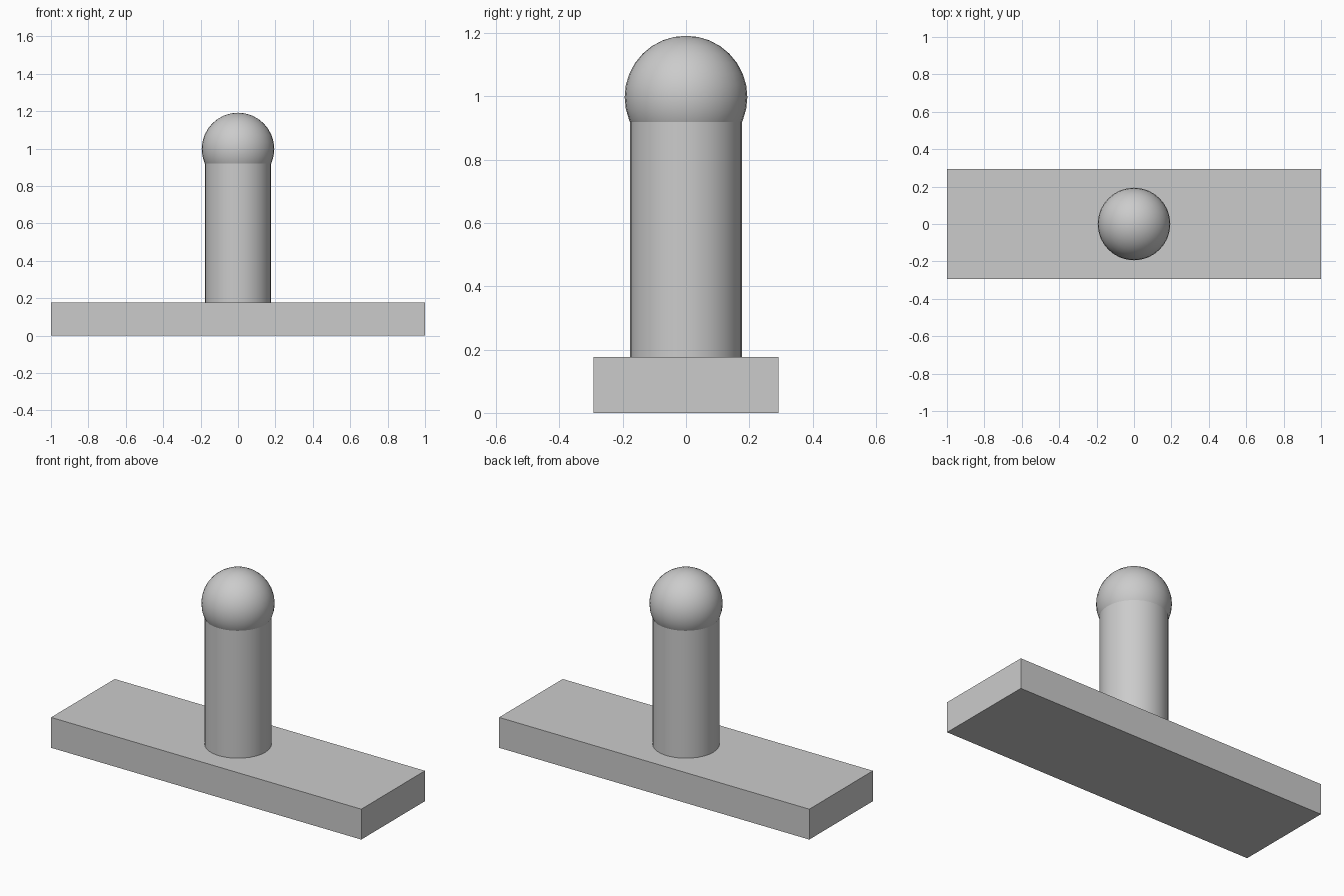
import bpy
import math

cube = bpy.data.objects.get("Cube")
if cube:
    bpy.data.objects.remove(cube, do_unlink=True)

BASE_H = 0.177
POST_R = 0.177
KNOB_R = 0.194
KNOB_Z = 0.998

grey = bpy.data.materials.new("light_grey")
grey.use_nodes = True
grey.diffuse_color = (0.6, 0.6, 0.6, 1)
grey.node_tree.nodes["Principled BSDF"].inputs["Base Color"].default_value = (0.6, 0.6, 0.6, 1)


def finish(name, smooth=True):
    """Name the active object, colour it and set its shading."""
    obj = bpy.context.object
    obj.name = name
    obj.data.materials.append(grey)
    if smooth:
        bpy.ops.object.shade_smooth_by_angle(angle=math.radians(30))
    return obj


# Flat rectangular base
bpy.ops.mesh.primitive_cube_add(size=1, location=(0, 0, BASE_H / 2))
base = finish("base", smooth=False)
base.scale = (2, 0.586, BASE_H)

# Upright round post, running from the base up into the knob
bpy.ops.mesh.primitive_cylinder_add(
    vertices=32, radius=POST_R, depth=KNOB_Z - BASE_H,
    location=(0, 0, (KNOB_Z + BASE_H) / 2))
finish("post")

# Ball knob on top of the post
bpy.ops.mesh.primitive_uv_sphere_add(
    segments=32, ring_count=16, radius=KNOB_R, location=(0, 0, KNOB_Z))
finish("knob")
